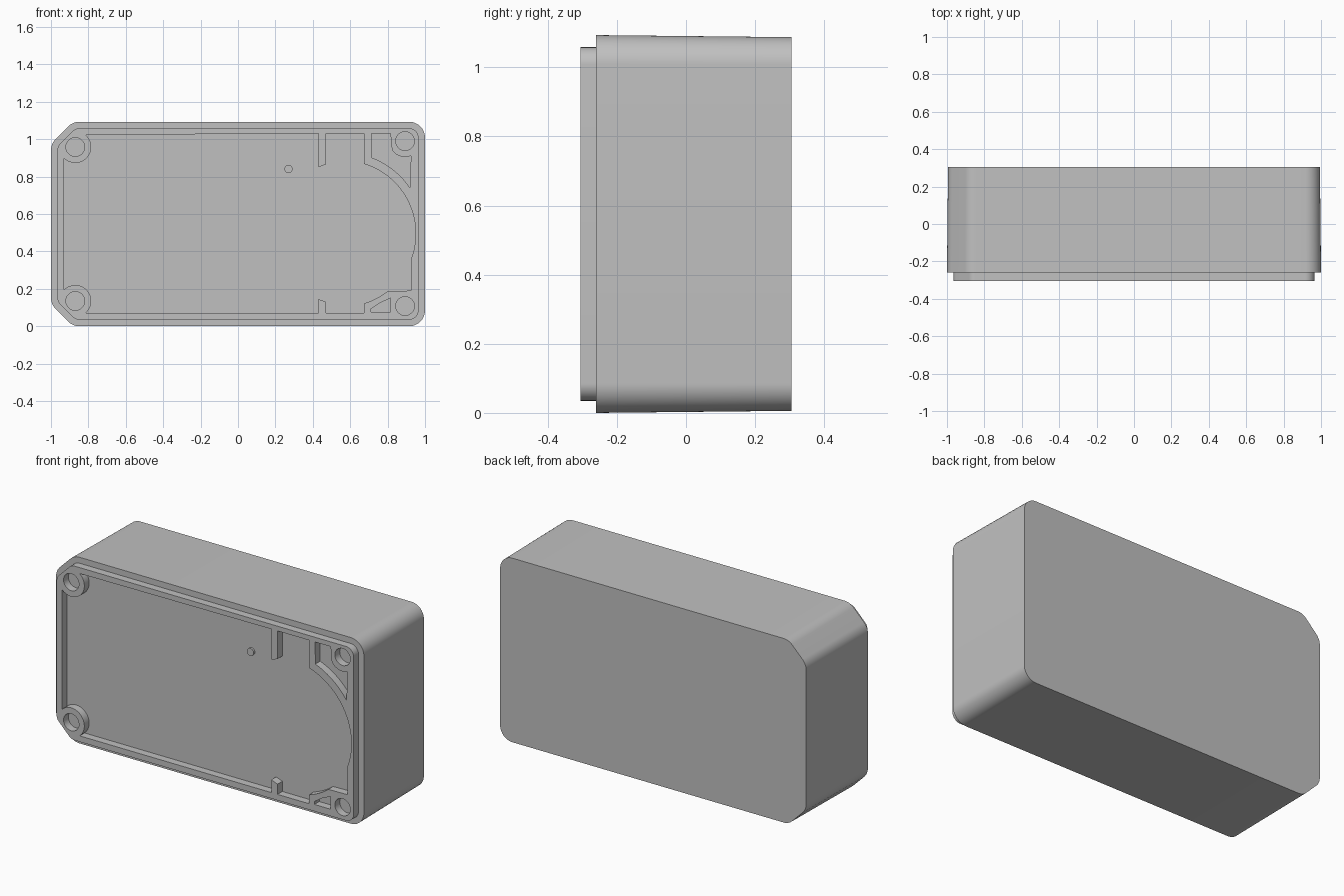
import bpy, bmesh
from math import cos, sin, tan, radians
from mathutils import Vector

cube = bpy.data.objects.get("Cube")
if cube:
    bpy.data.objects.remove(cube, do_unlink=True)

grey = bpy.data.materials.new("grey plastic")
grey.use_nodes = True
colour = (0.53, 0.53, 0.53, 1)
grey.diffuse_color = colour
grey.node_tree.nodes["Principled BSDF"].inputs["Base Color"].default_value = colour

WIDTH, HEIGHT = 2.0, 1.093
FRONT, SHOULDER, BACK = -0.305, -0.26, 0.305


def arc(cx, cz, r, start, end, steps=24):
    """Points along an arc, angles in degrees."""
    angles = [radians(start + (end - start) * i / steps) for i in range(steps + 1)]
    return [(cx + r * cos(a), cz + r * sin(a)) for a in angles]


def circle(cx, cz, r, steps=40):
    return arc(cx, cz, r, 0, 360, steps)[:-1]


def fillet(points, radii, steps=10):
    """Round every corner of a closed polygon."""
    out = []
    for i, p in enumerate(points):
        p = Vector(p)
        a = (Vector(points[i - 1]) - p).normalized()
        b = (Vector(points[(i + 1) % len(points)]) - p).normalized()
        half = a.angle(b) / 2
        r = radii[i]
        centre = p + (a + b).normalized() * (r / sin(half))
        v0 = p + a * (r / tan(half)) - centre
        v1 = p + b * (r / tan(half)) - centre
        for s in range(steps + 1):
            t = s / steps
            out.append(tuple(centre + v0.lerp(v1, t).normalized() * r))
    return out


def outline(inset):
    """Case outline: two rounded corners at +x, two chamfers at -x."""
    x, top, k = WIDTH / 2 - inset, HEIGHT - inset, tan(radians(22.5)) * inset
    cut = 0.117 - inset + k
    pts = [(x, inset), (x, top), (-x + cut, top), (-x, top - cut),
           (-x, inset + cut), (-x + cut, inset)]
    round_r, chamfer_r = 0.085 - inset, 0.085 - inset
    return fillet(pts, [round_r] * 2 + [chamfer_r] * 4)


def finish(name, mesh):
    obj = bpy.data.objects.new(name, mesh)
    bpy.context.collection.objects.link(obj)
    mesh.materials.clear()
    mesh.materials.append(grey)
    bpy.ops.object.select_all(action="DESELECT")
    obj.select_set(True)
    bpy.context.view_layer.objects.active = obj
    bpy.ops.object.shade_smooth_by_angle(angle=radians(30))
    return obj


def loft(name, front_pts, y0, back_pts, y1):
    """Closed solid between two matching outlines."""
    bm = bmesh.new()
    a = [bm.verts.new((x, y0, z)) for x, z in front_pts]
    b = [bm.verts.new((x, y1, z)) for x, z in back_pts]
    bm.faces.new(a)
    bm.faces.new(b[::-1])
    n = len(a)
    for i in range(n):
        j = (i + 1) % n
        bm.faces.new((a[i], b[i], b[j], a[j]))
    bmesh.ops.recalc_face_normals(bm, faces=bm.faces)
    mesh = bpy.data.meshes.new(name)
    bm.to_mesh(mesh)
    bm.free()
    return finish(name, mesh)


def plate(name, loops, y0, y1):
    """Flat plate: the first loop is the rim, the others are openings."""
    curve = bpy.data.curves.new(name, "CURVE")
    curve.dimensions = "2D"
    curve.fill_mode = "BOTH"
    curve.extrude = (y1 - y0) / 2
    for loop in loops:
        spline = curve.splines.new("POLY")
        spline.points.add(len(loop) - 1)
        for point, (x, z) in zip(spline.points, loop):
            point.co = (x, z, 0, 1)
        spline.use_cyclic_u = True
    helper = bpy.data.objects.new(name + " helper", curve)
    bpy.context.collection.objects.link(helper)
    graph = bpy.context.evaluated_depsgraph_get()
    mesh = bpy.data.meshes.new_from_object(helper.evaluated_get(graph))
    bpy.data.objects.remove(helper, do_unlink=True)
    bm = bmesh.new()
    bm.from_mesh(mesh)
    bmesh.ops.remove_doubles(bm, verts=bm.verts, dist=0.0001)
    for v in bm.verts:
        x, z, depth = v.co
        v.co = (x, (y0 + y1) / 2 - depth, z)
    bmesh.ops.recalc_face_normals(bm, faces=bm.faces)
    bm.to_mesh(mesh)
    bm.free()
    mesh.name = name
    return finish(name, mesh)


# Case body with a slight taper toward the back
loft("case_body", outline(0), SHOULDER, outline(0.006), BACK)

# Main recess, bounded by the bosses, ribs and large round seat
low, high, left, right = 0.07, 1.03, -0.93, 0.925
seat = (0.56, 0.495)
recess = (
    arc(-0.87, 0.135, 0.085, 135, -50)
    + [(0.43, low), (0.43, 0.145), (0.47, 0.13), (0.47, low), (0.675, low)]
    + arc(*seat, 0.39, -72.9, -52)
    + [(right, 0.19)]
    + arc(*seat, 0.39, -20.6, 72.9, 40)
    + [(0.675, high), (0.47, high), (0.47, 0.865), (0.43, 0.85), (0.43, high)]
    + arc(-0.87, 0.958, 0.085, 50, -135)
)

# Small pockets beside the seat
upper_pocket = (
    [(0.715, high)]
    + arc(*seat, 0.435, 69, 34.5)
    + arc(0.893, 0.99, 0.085, 292, 215, 12)
    + [(0.815, high)]
)
lower_pocket = [(0.71, 0.075), (0.815, 0.075), (0.815, 0.15), (0.76, 0.125), (0.71, 0.092)]

# Raised front lip with recesses and four screw holes
holes = [circle(x, z, 0.05) for x, z in
         ((-0.87, 0.135), (-0.87, 0.958), (0.893, 0.108), (0.893, 0.99))]
plate("front_lip", [outline(0.035), recess, upper_pocket, lower_pocket] + holes,
      FRONT, SHOULDER + 0.005)

# Small locating pin on the recess floor
pin = circle(0.27, 0.84, 0.022, 24)
loft("locating_pin", pin, SHOULDER - 0.012, pin, SHOULDER + 0.005)
